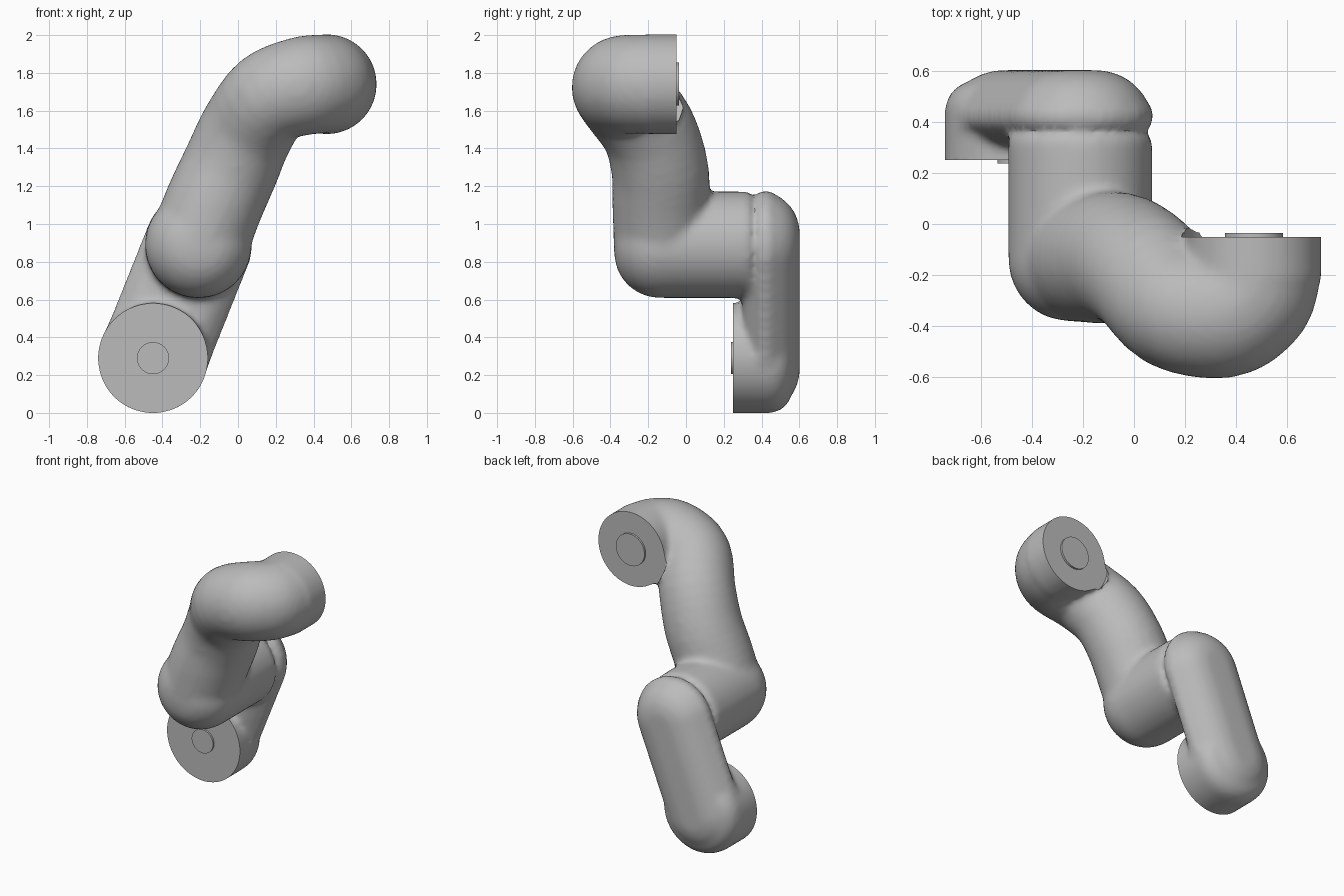
import bpy, bmesh, math
from mathutils import Vector, Matrix

if "Cube" in bpy.data.objects:
    bpy.data.objects.remove(bpy.data.objects["Cube"])

grey = bpy.data.materials.new("plain grey")
grey.use_nodes = True
grey.diffuse_color = (0.5, 0.5, 0.5, 1)
grey.node_tree.nodes["Principled BSDF"].inputs["Base Color"].default_value = grey.diffuse_color

LOW, ELBOW, TOP = (-0.45, 0.29), (-0.21, 0.89), (0.47, 1.74)   # joint centres (x, z)


def pill(bm, a, b, r, y0, y1, front=(0, 0), back=(0, 0), n=64):
    """Stadium prism along y; front and back are (depth, inset) of the rounding."""
    a, b = Vector(a), Vector(b)
    ang = math.atan2(b.y - a.y, b.x - a.x)
    quarter = [math.pi / 2 * i / 8 for i in range(9)]
    prof = [(y0, r)]
    if front[0]:
        prof = [(y0 + front[0] * (1 - math.cos(t)), r - front[1] * (1 - math.sin(t)))
                for t in quarter]
    if back[0]:
        prof += [(y1 - back[0] * (1 - math.cos(t)), r - back[1] * (1 - math.sin(t)))
                 for t in reversed(quarter)]
    else:
        prof.append((y1, r))
    rings = []
    for y, rad in prof:
        ring = []
        for end, start in ((a, ang + math.pi / 2), (b, ang - math.pi / 2)):
            for i in range(n // 2):
                t = start + math.pi * (i + 0.5) / (n // 2)
                ring.append(bm.verts.new((end.x + rad * math.cos(t), y, end.y + rad * math.sin(t))))
        rings.append(ring)
    for p, q in zip(rings, rings[1:]):
        for i in range(n):
            j = (i + 1) % n
            bm.faces.new((p[i], p[j], q[j], q[i]))
    bm.faces.new(rings[0][::-1])
    bm.faces.new(rings[-1])


def sphere_sweep(bm, pts, steps=4):
    """Round tube of closely spaced balls along a smooth path of (x, y, z, radius)."""
    p = [Vector(v) for v in pts]
    p = [2 * p[0] - p[1]] + p + [2 * p[-1] - p[-2]]
    for i in range(1, len(p) - 2):
        a, b, c, d = p[i - 1:i + 3]
        for k in range(steps):
            t = k / steps
            pos = 0.5 * (2 * b + (c - a) * t + (2 * a - 5 * b + 4 * c - d) * t * t
                         + (3 * b - a - 3 * c + d) * t ** 3)
            bmesh.ops.create_uvsphere(bm, u_segments=32, v_segments=16, radius=pos.w,
                                      matrix=Matrix.Translation(pos.xyz))


def finish(bm, name):
    """Turn the bmesh into a selected, active object."""
    bmesh.ops.recalc_face_normals(bm, faces=bm.faces)
    mesh = bpy.data.meshes.new(name)
    bm.to_mesh(mesh)
    bm.free()
    mesh.materials.append(grey)
    obj = bpy.data.objects.new(name, mesh)
    bpy.context.collection.objects.link(obj)
    bpy.ops.object.select_all(action='DESELECT')
    obj.select_set(True)
    bpy.context.view_layer.objects.active = obj
    return obj


# Round cutters that trim both ends flat
cutters = []
for name, centre, r, y0, y1 in (("lower_trim", LOW, 0.305, 0.0, 0.25),
                                ("upper_trim", TOP, 0.285, -0.05, 0.2)):
    bm = bmesh.new()
    pill(bm, centre, centre, r, y0, y1)
    cutters.append(finish(bm, name))
    cutters[-1].hide_render = True

# Body: lower stub, lower limb, elbow, curved upper limb and upper stub
bm = bmesh.new()
pill(bm, LOW, LOW, 0.291, 0.15, 0.56, back=(0.12, 0.12))
pill(bm, LOW, ELBOW, 0.286, 0.3, 0.602, front=(0.15, 0.18), back=(0.22, 0.22))
pill(bm, ELBOW, ELBOW, 0.282, -0.38, 0.34, front=(0.24, 0.24))
sphere_sweep(bm, [(-0.21, -0.12, 0.89, 0.265), (-0.13, -0.13, 1.1, 0.262),
                  (-0.04, -0.14, 1.3, 0.258), (0.05, -0.2, 1.5, 0.252),
                  (0.17, -0.325, 1.67, 0.25), (0.34, -0.343, 1.73, 0.262),
                  (0.44, -0.28, 1.74, 0.262), (0.47, -0.2, 1.74, 0.262)])
pill(bm, TOP, TOP, 0.264, -0.22, 0.03)
body = finish(bm, "bent_arm")

# Blend the parts into one soft surface with flat ends
remesh = body.modifiers.new("blend", 'REMESH')
remesh.mode = 'VOXEL'
remesh.voxel_size = 0.02
soften = body.modifiers.new("soften", 'SMOOTH')
soften.factor = 0.5
soften.iterations = 8
for cutter in cutters:
    trim = body.modifiers.new("trim", 'BOOLEAN')
    trim.operation = 'DIFFERENCE'
    trim.solver = 'MANIFOLD'
    trim.object = cutter
bpy.ops.object.convert(target='MESH')
for cutter in cutters:
    bpy.data.objects.remove(cutter)
bpy.ops.object.shade_smooth_by_angle(angle=math.radians(40))

# Small raised discs on the flat ends
for name, centre, r, y0, y1 in (("lower_disc", LOW, 0.085, 0.237, 0.26),
                                ("upper_disc", TOP, 0.114, -0.06, -0.036)):
    bm = bmesh.new()
    pill(bm, centre, centre, r, y0, y1)
    finish(bm, name)
    bpy.ops.object.shade_smooth_by_angle(angle=math.radians(40))
